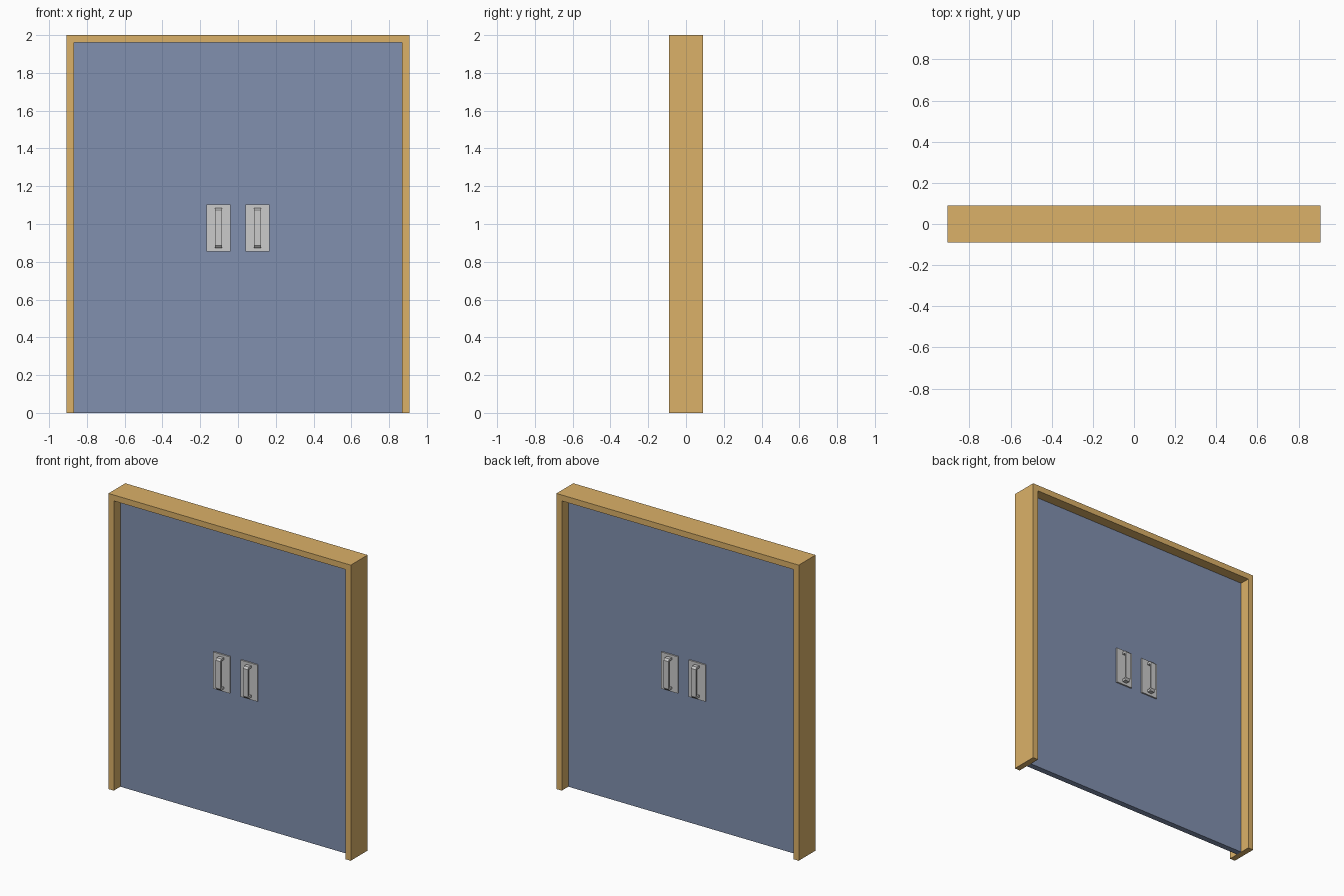
import bpy
import bmesh

if "Cube" in bpy.data.objects:
    bpy.data.objects.remove(bpy.data.objects["Cube"])


def material(name, color):
    mat = bpy.data.materials.new(name)
    mat.diffuse_color = (*color, 1)
    mat.use_nodes = True
    mat.node_tree.nodes["Principled BSDF"].inputs["Base Color"].default_value = mat.diffuse_color
    return mat


def extrude_profile(name, points, vector, mat=None):
    """Fill a closed 3D outline and extrude it along a vector."""
    bm = bmesh.new()
    face = bm.faces.new([bm.verts.new(p) for p in points])
    ext = bmesh.ops.extrude_face_region(bm, geom=[face], use_keep_orig=True)
    moved = [g for g in ext["geom"] if isinstance(g, bmesh.types.BMVert)]
    bmesh.ops.translate(bm, verts=moved, vec=vector)
    bmesh.ops.recalc_face_normals(bm, faces=bm.faces)
    mesh = bpy.data.meshes.new(name)
    bm.to_mesh(mesh)
    bm.free()
    obj = bpy.data.objects.new(name, mesh)
    bpy.context.collection.objects.link(obj)
    if mat:
        mesh.materials.append(mat)
    return obj


W, H, D = 0.907, 2.0, 0.09     # frame half width, height, half depth
T = 0.04                       # frame board thickness
DOOR = 0.02                    # door half thickness
wood = material("wood", (0.71, 0.44, 0.14))
paint = material("blue_paint", (0.22, 0.28, 0.43))

# Frame: jambs and head as one upside-down U
i = W - T
outline = [(-W, 0), (-W, H), (W, H), (W, 0), (i, 0), (i, H - T), (-i, H - T), (-i, 0)]
extrude_profile("door_frame", [(x, -D, z) for x, z in outline], (0, 2 * D, 0), wood)

# Door panel filling the opening
panel = [(-i, 0), (-i, H - T), (i, H - T), (i, 0)]
extrude_profile("door_panel", [(x, -DOOR, z) for x, z in panel], (0, 2 * DOOR, 0), paint)

# Handle side profile: distance from door face, height
pull = [(0.008, 1.086), (0.036, 1.086), (0.047, 1.073), (0.047, 0.886),
        (0.036, 0.872), (0.008, 0.872), (0.008, 0.888), (0.030, 0.888),
        (0.034, 0.893), (0.034, 1.066), (0.030, 1.071), (0.008, 1.071)]
plate = [(0, 0.855), (0.01, 0.855), (0.01, 1.103), (0, 1.103)]

# Plates and pulls on both leaves, front and back
for side, s in (("front", -1), ("back", 1)):
    for hand, cx in (("left", -0.103), ("right", 0.103)):
        for part, profile, width in (("handle_plate", plate, 0.125),
                                     ("pull_handle", pull, 0.035)):
            pts = [(cx - width / 2, s * (DOOR + d), z) for d, z in profile]
            extrude_profile(f"{side}_{hand}_{part}", pts, (width, 0, 0))
